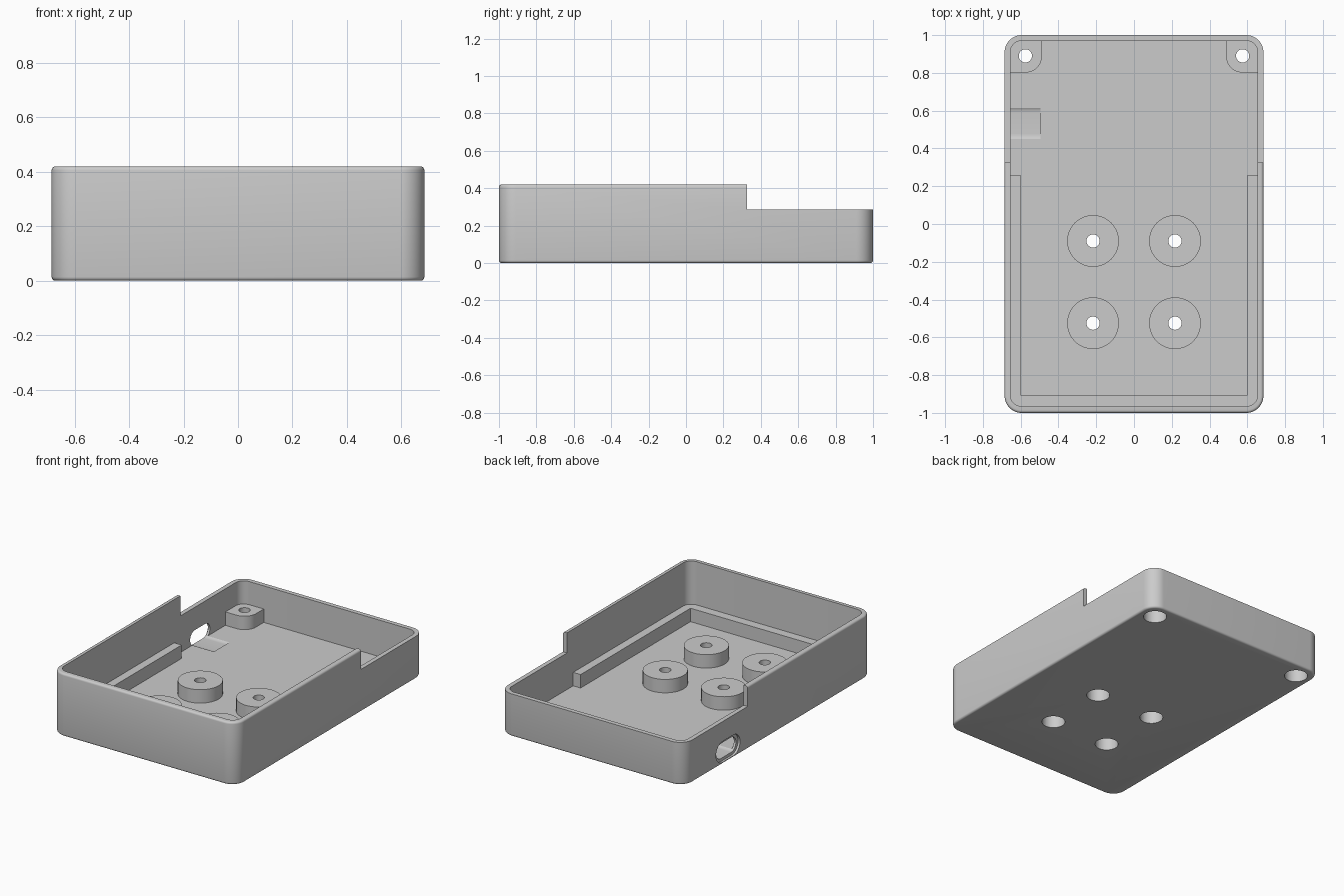
import bpy, bmesh
from math import pi, cos, sin, radians

old = bpy.data.objects.get("Cube")
if old:
    bpy.data.objects.remove(old, do_unlink=True)

FLOOR, RIM, LOW_RIM, BOSS_TOP = 0.04, 0.42, 0.285, 0.13
HOLE_R, BORE_R, BORE_TOP = 0.035, 0.072, 0.095

grey = bpy.data.materials.new("plain grey")
grey.use_nodes = True
grey.diffuse_color = (0.6, 0.6, 0.6, 1)
grey.node_tree.nodes["Principled BSDF"].inputs["Base Color"].default_value = (0.6, 0.6, 0.6, 1)


def rounded_outline(x0, x1, y0, y1, radii, steps=12):
    """Counter-clockwise outline; radii run from the (x0, y0) corner."""
    corners = [(x0, y0, 1, 1), (x1, y0, -1, 1), (x1, y1, -1, -1), (x0, y1, 1, -1)]
    points = []
    for i, ((x, y, sx, sy), r) in enumerate(zip(corners, radii)):
        if r == 0:
            points.append((x, y))
            continue
        for k in range(steps + 1):
            a = pi + (i + k / steps) * pi / 2
            points.append((x + sx * r + r * cos(a), y + sy * r + r * sin(a)))
    return points


def prism(name, outline, z0, z1, bevel=0):
    """Extrude an outline upward, optionally rounding the end edges."""
    bm = bmesh.new()
    base = bm.faces.new([bm.verts.new((x, y, z0)) for x, y in outline])
    new = bmesh.ops.extrude_face_region(bm, geom=[base])["geom"]
    bmesh.ops.translate(bm, vec=(0, 0, z1 - z0),
                        verts=[g for g in new if isinstance(g, bmesh.types.BMVert)])
    bmesh.ops.recalc_face_normals(bm, faces=bm.faces)
    if bevel:
        ends = [e for e in bm.edges if abs(e.verts[0].co.z - e.verts[1].co.z) < 1e-6]
        bmesh.ops.bevel(bm, geom=ends, offset=bevel, segments=4, profile=0.5, affect='EDGES')
    mesh = bpy.data.meshes.new(name)
    bm.to_mesh(mesh)
    bm.free()
    mesh.materials.append(grey)
    obj = bpy.data.objects.new(name, mesh)
    bpy.context.collection.objects.link(obj)
    return obj


def box(name, x0, x1, y0, y1, z0, z1):
    return prism(name, rounded_outline(x0, x1, y0, y1, [0] * 4), z0, z1)


def cylinder(name, x, y, r, z0, z1):
    return prism(name, rounded_outline(x - r, x + r, y - r, y + r, [r * 0.9999] * 4), z0, z1)


def slot_cutter(r, half, x0, x1, y, z):
    """Horizontal slot shape running along x."""
    obj = prism("slot_cutter", rounded_outline(-half, half, -r, r, [r * 0.9999] * 4), x0, x1)
    for v in obj.data.vertices:
        v.co = (v.co.z, y + v.co.x, z + v.co.y)
    return obj


def select(obj):
    bpy.ops.object.select_all(action='DESELECT')
    obj.select_set(True)
    bpy.context.view_layer.objects.active = obj


def cut(obj, cutters):
    select(obj)
    for c in cutters:
        mod = obj.modifiers.new("cut", 'BOOLEAN')
        mod.operation, mod.solver, mod.object = 'DIFFERENCE', 'EXACT', c
        bpy.ops.object.modifier_apply(modifier=mod.name)
        bpy.data.objects.remove(c, do_unlink=True)


def finish(obj):
    select(obj)
    bpy.ops.object.shade_smooth_by_angle(angle=radians(30))


def screw_cutters(x, y):
    return [cylinder("hole_cutter", x, y, HOLE_R, -0.1, 0.3),
            cylinder("bore_cutter", x, y, BORE_R, -0.1, BORE_TOP)]


# Screw positions
boss_spots = [(x, y) for x in (-0.217, 0.217) for y in (-0.09, -0.525)]
pad_spots = [(-0.575, 0.89), (0.575, 0.89)]

# Tray: rounded shell, lowered at the back, with a port slot on one side
tray = prism("tray", rounded_outline(-0.685, 0.685, -1, 1, [0.09] * 4), 0, RIM, bevel=0.014)
cut(tray, [
    prism("cavity_cutter", rounded_outline(-0.655, 0.655, -0.965, 0.97, [0.06] * 4), FLOOR, 1),
    box("step_cutter", -1, 1, 0.325, 1.2, LOW_RIM, 1),
    slot_cutter(0.05, 0.105, -0.8, -0.495, 0.533, 0.082),
    slot_cutter(0.07, 0.127, -0.8, -0.67, 0.533, 0.082),
] + [cylinder("bore_cutter", x, y, BORE_R, -0.1, 0.1) for x, y in boss_spots + pad_spots])
finish(tray)

# Round screw bosses
for i, (x, y) in enumerate(boss_spots):
    boss = cylinder(f"screw_boss_{i + 1}", x, y, 0.137, FLOOR, BOSS_TOP)
    cut(boss, screw_cutters(x, y))
    finish(boss)

# Corner screw pads at the back
for side, (x, y) in zip(("right", "left"), pad_spots):
    if x < 0:
        outline = rounded_outline(-0.67, -0.488, 0.802, 0.985, [0, 0.085, 0, 0.075])
    else:
        outline = rounded_outline(0.488, 0.67, 0.802, 0.985, [0.085, 0, 0.075, 0])
    pad = prism(f"corner_pad_{side}", outline, FLOOR, BOSS_TOP)
    cut(pad, screw_cutters(x, y))
    finish(pad)

# U-shaped support rail along the front and both sides
rail = prism("support_rail", rounded_outline(-0.67, 0.67, -0.98, 0.26, [0.07, 0.07, 0, 0]),
             FLOOR, BOSS_TOP)
cut(rail, [box("rail_cutter", -0.6, 0.6, -0.905, 0.5, 0, 0.3)])
finish(rail)
